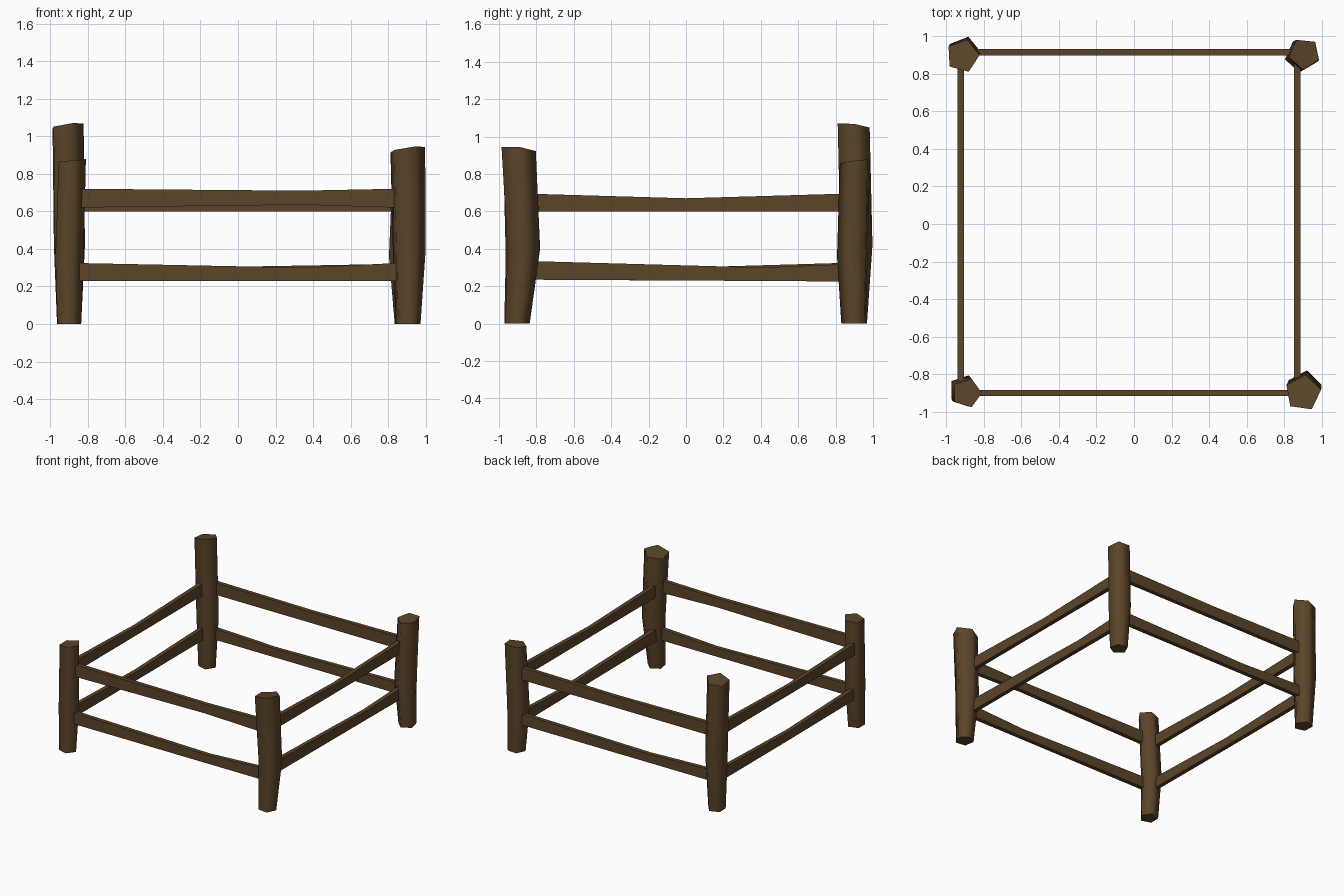
import bpy, bmesh, math

cube = bpy.data.objects.get("Cube")
if cube:
    bpy.data.objects.remove(cube, do_unlink=True)

wood = bpy.data.materials.new("brown_wood")
wood.use_nodes = True
colour = (0.105, 0.058, 0.022, 1)
wood.diffuse_color = colour
wood.node_tree.nodes["Principled BSDF"].inputs["Base Color"].default_value = colour


def loft(name, rings):
    """Skin a stack of equal-sized rings and cap both ends."""
    bm = bmesh.new()
    loops = [[bm.verts.new(p) for p in ring] for ring in rings]
    n = len(loops[0])
    for a, b in zip(loops, loops[1:]):
        for i in range(n):
            j = (i + 1) % n
            bm.faces.new((a[i], a[j], b[j], b[i]))
    bm.faces.new(loops[0][::-1])
    bm.faces.new(loops[-1])
    bmesh.ops.recalc_face_normals(bm, faces=bm.faces)
    mesh = bpy.data.meshes.new(name)
    bm.to_mesh(mesh)
    bm.free()
    mesh.materials.append(wood)
    obj = bpy.data.objects.new(name, mesh)
    bpy.context.collection.objects.link(obj)
    return obj


def post(name, angle, base, middle, top, slope):
    """Five-sided bent post; each ring is (x, y, z, radius), the top is cut at a slant."""
    rings = []
    for x, y, z, r in (base, middle, top):
        ring = []
        for i in range(5):
            a = math.radians(angle + 72 * i)
            dx, dy = r * math.cos(a), r * math.sin(a)
            dz = dx * slope[0] + dy * slope[1] if z == top[2] else 0
            ring.append((x + dx, y + dy, z + dz))
        rings.append(ring)
    obj = loft(name, rings)
    bpy.ops.object.select_all(action='DESELECT')
    obj.select_set(True)
    bpy.context.view_layer.objects.active = obj
    bpy.ops.object.shade_smooth_by_angle(angle=math.radians(76))


def rail(name, axis, offset, stations):
    """Thin plank along an axis; each station is (position, bottom, top)."""
    half = 0.017
    rings = []
    for s, low, high in stations:
        section = [(-half, low), (half, low), (half, high), (-half, high)]
        rings.append([(s, offset + d, z) if axis == 'x' else (offset + d, s, z)
                      for d, z in section])
    loft(name, rings)


# Corner posts
post("front_right_post", 0, (-0.905, -0.905, 0, 0.07), (-0.905, -0.885, 0.36, 0.083),
     (-0.89, -0.9, 0.87, 0.08), (0.1, 0))
post("front_left_post", 82, (0.903, -0.905, 0, 0.07), (0.908, -0.872, 0.4, 0.093),
     (0.9, -0.9, 0.93, 0.098), (0.15, -0.1))
post("back_right_post", 75, (-0.905, 0.9, 0, 0.07), (-0.905, 0.91, 0.42, 0.09),
     (-0.912, 0.895, 1.055, 0.09), (0.15, -0.12))
post("back_left_post", 264, (0.903, 0.9, 0, 0.07), (0.89, 0.895, 0.36, 0.088),
     (0.908, 0.907, 0.868, 0.085), (0.05, 0.12))

# Lower rails, each sagging a little along its length
rail("front_lower_rail", 'x', -0.9, [(-0.87, 0.23, 0.325), (0.36, 0.23, 0.3), (0.85, 0.23, 0.325)])
rail("back_lower_rail", 'x', 0.915, [(-0.87, 0.23, 0.32), (-0.3, 0.23, 0.3), (0.85, 0.23, 0.32)])
rail("left_lower_rail", 'y', 0.87, [(-0.86, 0.235, 0.335), (0.4, 0.228, 0.3), (0.86, 0.225, 0.318)])
rail("right_lower_rail", 'y', -0.923, [(-0.86, 0.235, 0.325), (0, 0.23, 0.3), (0.86, 0.23, 0.325)])

# Upper rails
rail("front_upper_rail", 'x', -0.9, [(-0.85, 0.62, 0.72), (0.34, 0.635, 0.71), (0.84, 0.62, 0.72)])
rail("back_upper_rail", 'x', 0.915, [(-0.87, 0.6, 0.7), (0, 0.6, 0.69), (0.86, 0.6, 0.7)])
for side, x in (("left", 0.87), ("right", -0.923)):
    rail(side + "_upper_rail", 'y', x, [(-0.86, 0.6, 0.695), (0, 0.6, 0.67), (0.86, 0.6, 0.695)])
